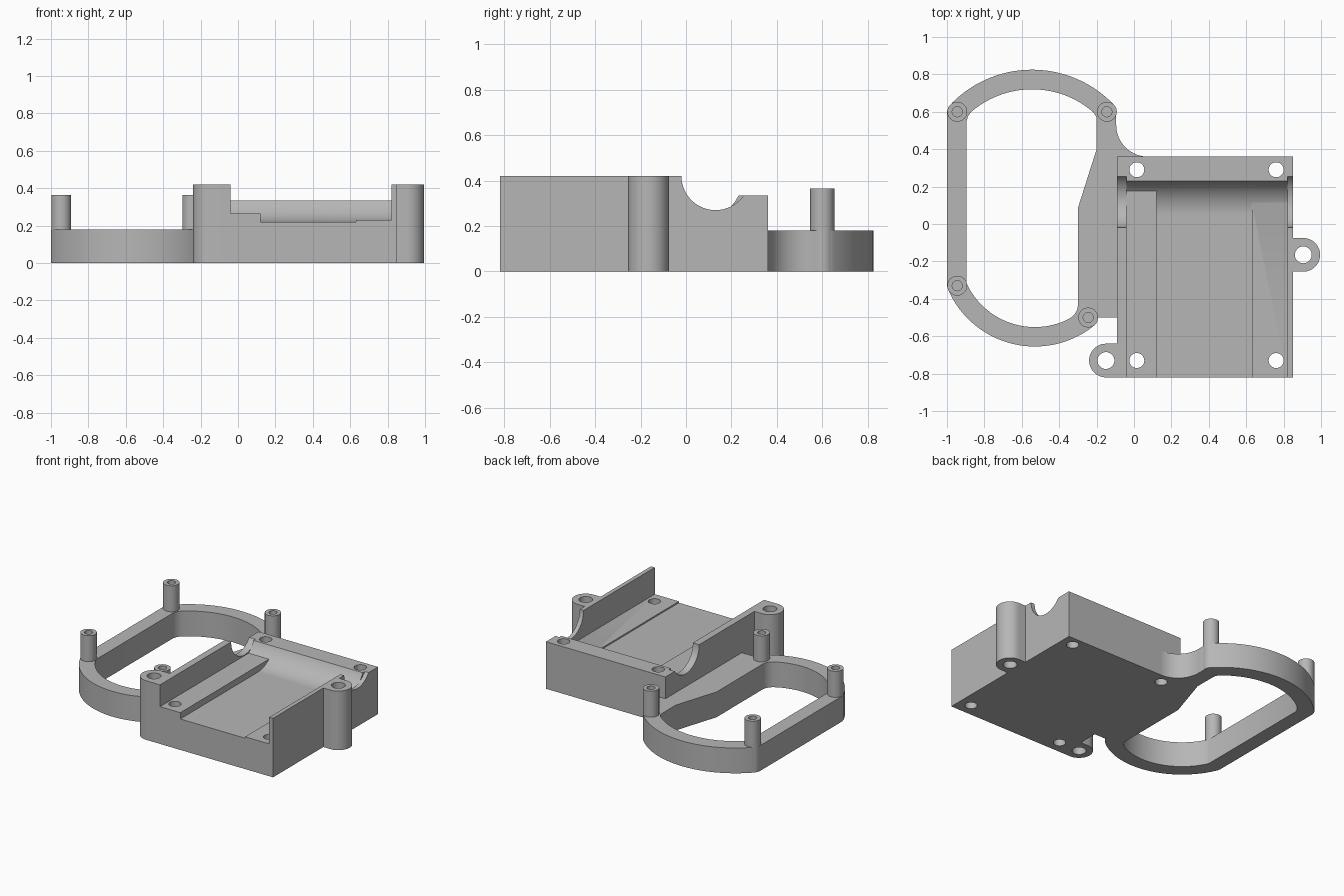
import bpy
import bmesh
from math import cos, sin, radians, sqrt, atan2, degrees

if "Cube" in bpy.data.objects:
    bpy.data.objects.remove(bpy.data.objects["Cube"])

grey = bpy.data.materials.new("plain grey")
grey.use_nodes = True
colour = (0.47, 0.47, 0.47, 1)
grey.diffuse_color = colour
grey.node_tree.nodes["Principled BSDF"].inputs["Base Color"].default_value = colour


def arc(cx, cy, r, start, end, n=24):
    """Points on a circle between two angles in degrees."""
    angles = [radians(start + (end - start) * i / n) for i in range(n + 1)]
    return [(cx + r * cos(a), cy + r * sin(a)) for a in angles]


def prism(name, outline, low, high, axis="z"):
    """Extrude a closed outline along z, or along x for a (y, z) outline."""
    bm = bmesh.new()

    def place(p, h):
        return (p[0], p[1], h) if axis == "z" else (h, p[0], p[1])

    a = [bm.verts.new(place(p, low)) for p in outline]
    b = [bm.verts.new(place(p, high)) for p in outline]
    bm.faces.new(a)
    bm.faces.new(b)
    for i in range(len(a)):
        j = (i + 1) % len(a)
        bm.faces.new((a[i], a[j], b[j], b[i]))
    bmesh.ops.recalc_face_normals(bm, faces=bm.faces)
    mesh = bpy.data.meshes.new(name)
    bm.to_mesh(mesh)
    bm.free()
    mesh.materials.append(grey)
    obj = bpy.data.objects.new(name, mesh)
    bpy.context.collection.objects.link(obj)
    return obj


def disc(name, x, y, r, low, high):
    return prism(name, arc(x, y, r, 0, 360, 40)[:-1], low, high)


def cut(obj, cutters):
    """Subtract each cutter, then discard it."""
    for cutter in cutters:
        cutter.hide_render = True
        mod = obj.modifiers.new("cut", "BOOLEAN")
        mod.operation = "DIFFERENCE"
        mod.solver = "EXACT"
        mod.object = cutter
        graph = bpy.context.evaluated_depsgraph_get()
        mesh = bpy.data.meshes.new_from_object(obj.evaluated_get(graph))
        obj.modifiers.clear()
        obj.data = mesh
        bpy.data.objects.remove(cutter)


def smooth(obj):
    bpy.ops.object.select_all(action="DESELECT")
    obj.select_set(True)
    bpy.context.view_layer.objects.active = obj
    bpy.ops.object.shade_smooth_by_angle(angle=radians(30))


parts = []
TOP, BAR = 0.42, 0.335

# Main tray block
tray = prism("tray", [(-0.09, -0.82), (0.85, -0.82), (0.85, 0.36), (-0.09, 0.36)], 0, TOP)
cutters = []

# Stepped floors running into a wide trough in front of the rear bar
cy, r = 0.05, 0.2
for low, high, floor in ((-0.04, 0.12, 0.265), (0.12, 0.63, 0.22), (0.63, 0.82, 0.23)):
    start = degrees(atan2(floor - TOP, sqrt(max(0, r * r - (floor - TOP) ** 2))))
    end = degrees(atan2(BAR - TOP, sqrt(r * r - (BAR - TOP) ** 2)))
    profile = [(-1, floor)] + arc(cy, TOP, r, start, end)
    profile += [(0.5, BAR), (0.5, 0.6), (-1, 0.6)]
    cutters.append(prism("floor_cutter", profile, low, high, "x"))

# Round saddles through both side walls
saddle = arc(0.13, TOP, 0.15, -180, -34.5) + [(0.5, BAR), (0.5, 0.6), (-0.02, 0.6)]
for low, high in ((-0.2, -0.04), (0.82, 1)):
    cutters.append(prism("saddle_cutter", saddle, low, high, "x"))

# Screw holes in the tray corners
for x in (0.015, 0.76):
    for y in (-0.73, 0.29):
        cutters.append(disc("hole_cutter", x, y, 0.04, -0.1, 0.6))
cut(tray, cutters)
parts.append(tray)

# Mounting ears on the side walls
for name, x, y, root, turn in (("right_ear", -0.15, -0.73, -0.07, 90),
                               ("left_ear", 0.905, -0.165, 0.835, -90)):
    outline = arc(x, y, 0.09, turn, turn + 180)
    outline += [(root, outline[-1][1]), (root, outline[0][1])]
    ear = prism(name, outline, 0, TOP)
    cut(ear, [disc("hole_cutter", x, y, 0.045, -0.1, 0.6)])
    parts.append(ear)

# Low open frame beside the tray
outer = [(-1, 0.6)] + arc(-0.545, 0.221, 0.604, 136.7, 43.3, 40)
outer += [(-0.095, 0.6)] + arc(0.075, 0.53, 0.17, 180, 270)
outer += [(0.075, 0.34), (-0.06, 0.34), (-0.06, -0.5)]
outer += arc(-0.245, -0.5, 0.053, 0, -50, 8)
outer += arc(-0.53, -0.149, 0.506, -53, -155.4, 40) + [(-1, -0.33)]
inner = [(-0.895, 0.55), (-0.888, 0.575)] + arc(-0.545, 0.221, 0.499, 131, 49, 40)
inner += [(-0.202, 0.575), (-0.2, 0.55), (-0.2, 0.4), (-0.3, 0.085)]
inner += arc(-0.385, -0.43, 0.085, 0, -65, 10)
inner += arc(-0.53, -0.149, 0.402, -65, -155.3, 40)
frame = prism("side_frame", outer, 0, 0.18)
cut(frame, [prism("opening_cutter", inner, -0.1, 0.3)])
parts.append(frame)

# Hollow screw posts on the frame
posts = (("rear_right", -0.945, 0.6), ("rear_left", -0.145, 0.6),
         ("front_right", -0.945, -0.33), ("front_left", -0.245, -0.5))
for name, x, y in posts:
    post = disc(name + "_post", x, y, 0.053, 0, 0.365)
    cut(post, [disc("hole_cutter", x, y, 0.027, 0.18, 0.6)])
    parts.append(post)

for part in parts:
    smooth(part)
